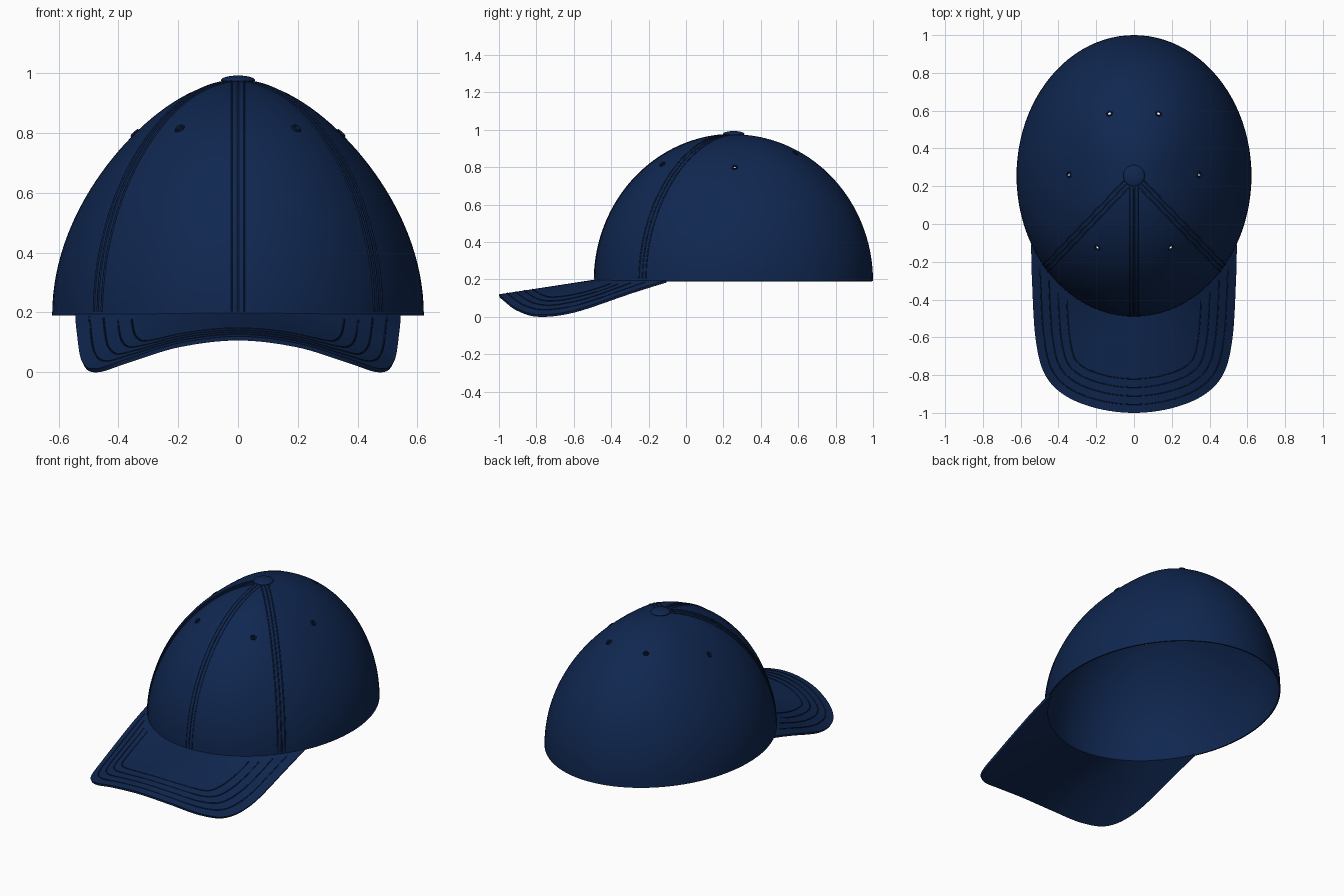
import bpy, bmesh
from math import sin, cos, pi, radians, hypot
from mathutils import Vector
from mathutils.bvhtree import BVHTree

if "Cube" in bpy.data.objects:
    bpy.data.objects.remove(bpy.data.objects["Cube"])

CY, RX, RY, Z0, H = 0.255, 0.622, 0.745, 0.19, 0.785

navy = bpy.data.materials.new("navy_cloth")
navy.diffuse_color = (0.005, 0.02, 0.08, 1)
navy.use_nodes = True
navy.node_tree.nodes["Principled BSDF"].inputs["Base Color"].default_value = navy.diffuse_color
thread = bpy.data.materials.new("navy_thread")
thread.diffuse_color = (0.004, 0.014, 0.055, 1)
thread.use_nodes = True
thread.node_tree.nodes["Principled BSDF"].inputs["Base Color"].default_value = thread.diffuse_color


def add(name, bm, mat=navy):
    me = bpy.data.meshes.new(name)
    bm.to_mesh(me)
    ob = bpy.data.objects.new(name, me)
    bpy.context.collection.objects.link(ob)
    me.materials.append(mat)
    return ob


def activate(ob):
    bpy.ops.object.select_all(action='DESELECT')
    ob.select_set(True)
    bpy.context.view_layer.objects.active = ob


def smooth(ob, angle=40):
    activate(ob)
    bpy.ops.object.shade_smooth_by_angle(angle=radians(angle))


def apply_all(ob):
    activate(ob)
    for m in list(ob.modifiers):
        bpy.ops.object.modifier_apply(modifier=m.name)


def tube(name, paths, radius):
    cu = bpy.data.curves.new(name, 'CURVE')
    cu.dimensions = '3D'
    cu.bevel_depth, cu.bevel_resolution = radius, 1
    for pts in paths:
        sp = cu.splines.new('POLY')
        sp.points.add(len(pts) - 1)
        for p, co in zip(sp.points, pts):
            p.co = (*co, 1)
    ob = bpy.data.objects.new(name, cu)
    bpy.context.collection.objects.link(ob)
    cu.materials.append(thread)
    activate(ob)
    bpy.ops.object.convert(target='MESH')
    smooth(bpy.context.object, 60)


def crown_point(a, phi, off=0.0):
    """Dome point at azimuth a and elevation phi, sunk a little along the side seams."""
    t = sin(phi)
    f = cos(phi) * (1 - 0.2 * t * t * cos(a) ** 4)
    p = Vector((RX * f * cos(a), CY + RY * f * sin(a), Z0 + H * t))
    if off:
        r = hypot(p.x, p.y - CY)
        return crown_point(a + off / max(r, 0.04), phi)
    return p


# Crown dome
SEG, RINGS = 96, 36
bm = bmesh.new()
rows = [[bm.verts.new(crown_point(2 * pi * i / SEG, pi / 2 * j / RINGS)) for i in range(SEG)]
        for j in range(RINGS)]
top = bm.verts.new((0, CY, Z0 + H))
for j in range(RINGS):
    for i in range(SEG):
        k = (i + 1) % SEG
        if j < RINGS - 1:
            bm.faces.new((rows[j][i], rows[j][k], rows[j + 1][k], rows[j + 1][i]))
        else:
            bm.faces.new((rows[j][i], rows[j][k], top))
bm.normal_update()
crown_tree = BVHTree.FromBMesh(bm)
crown = add("crown", bm)
sol = crown.modifiers.new("thickness", 'SOLIDIFY')
sol.thickness, sol.offset = 0.008, -1

# Eyelet rings and the holes through them
cut = bmesh.new()
rings = []
for x, y in ((0.13, 0.585), (0.345, 0.26), (0.195, -0.125)):
    for s in (-1, 1):
        loc, nor, _, _ = crown_tree.ray_cast(Vector((s * x, y, 2)), Vector((0, 0, -1)))
        rot = nor.to_track_quat('Z', 'Y').to_matrix().to_4x4()
        rot.translation = loc
        bmesh.ops.create_cone(cut, cap_ends=True, segments=16, radius1=0.01, radius2=0.01,
                              depth=0.08, matrix=rot)
        rings.append([rot @ Vector((0.013 * cos(q * pi / 10), 0.013 * sin(q * pi / 10), 0.001))
                      for q in range(21)])
cutter = add("eyelet_cutter", cut)
cutter.hide_render = True
boo = crown.modifiers.new("holes", 'BOOLEAN')
boo.operation, boo.object, boo.solver = 'DIFFERENCE', cutter, 'EXACT'
apply_all(crown)
bpy.data.objects.remove(cutter)
smooth(crown)
tube("eyelets", rings, 0.005)

# Crown seams: front centre and the two front diagonals
seams = []
for a, offs in ((-90, (-0.025, 0, 0.025)), (-41, (-0.022, 0, 0.022)), (-139, (-0.022, 0, 0.022))):
    for off in offs:
        seams.append([crown_point(radians(a), radians(1 + 84 * i / 40), off) for i in range(41)])
tube("crown_seams", seams[1:2] + seams[3:], 0.004)
tube("front_stitches", [seams[0], seams[2]], 0.0025)

# Top button
bm = bmesh.new()
bmesh.ops.create_uvsphere(bm, u_segments=32, v_segments=16, radius=1)
bmesh.ops.scale(bm, vec=(0.057, 0.057, 0.016), verts=bm.verts)
bmesh.ops.translate(bm, vec=(0, CY, 0.977), verts=bm.verts)
smooth(add("top_button", bm), 180)

# Brim outline: half profile mirrored, then smoothed with a spline
half = [(0.545, -0.11, 0.195), (0.54, -0.3, 0.135), (0.522, -0.6, 0.035), (0.475, -0.79, 0.012),
        (0.37, -0.905, 0.045), (0.2, -0.975, 0.097)]
ctrl = [Vector((-x, y, z)) for x, y, z in half] + [Vector((0, -1, 0.12))]
ctrl += [Vector(p) for p in reversed(half)]


def spline(pts, n):
    ext = [2 * pts[0] - pts[1]] + pts + [2 * pts[-1] - pts[-2]]
    out = []
    for a, b, c, d in zip(ext, ext[1:], ext[2:], ext[3:]):
        for i in range(n):
            t = i / n
            out.append(0.5 * (2 * b + (c - a) * t + (2 * a - 5 * b + 4 * c - d) * t * t
                              + (3 * b - a - 3 * c + d) * t ** 3))
    return out + [pts[-1]]


outer = spline(ctrl, 8)
lengths = [0.0]
for p, q in zip(outer, outer[1:]):
    lengths.append(lengths[-1] + (q - p).length)

# Brim: lofted from the crown's lower edge to the outline
bm = bmesh.new()
ROWS = 12
cols = []
for p, l in zip(outer, lengths):
    a = radians(-150.5 + 121 * l / lengths[-1])
    q = Vector((0.985 * RX * cos(a), CY + 0.985 * RY * sin(a), 0.2))
    cols.append([bm.verts.new(q.lerp(p, v / ROWS)) for v in range(ROWS + 1)])
for c, d in zip(cols, cols[1:]):
    for v in range(ROWS):
        bm.faces.new((c[v], c[v + 1], d[v + 1], d[v]))
bm.normal_update()
brim_tree = BVHTree.FromBMesh(bm)
brim = add("brim", bm)
sol = brim.modifiers.new("thickness", 'SOLIDIFY')
sol.thickness, sol.offset = 0.014, -1
apply_all(brim)
smooth(brim)

# Brim stitching: outline offset inwards and dropped onto the brim
lines = []
for d in (0.045, 0.09, 0.135, 0.18):
    pts = []
    for i in range(1, len(outer) - 1):
        t = outer[i + 1] - outer[i - 1]
        n = Vector((-t.y, t.x, 0)).normalized()
        p = outer[i] + n * d
        if hypot(p.x / RX, (p.y - CY) / RY) < 1.02:
            continue
        hit = brim_tree.ray_cast(Vector((p.x, p.y, 1)), Vector((0, 0, -1)))[0]
        if hit:
            pts.append(hit)
    lines.append(pts)
tube("brim_stitches", lines, 0.003)
